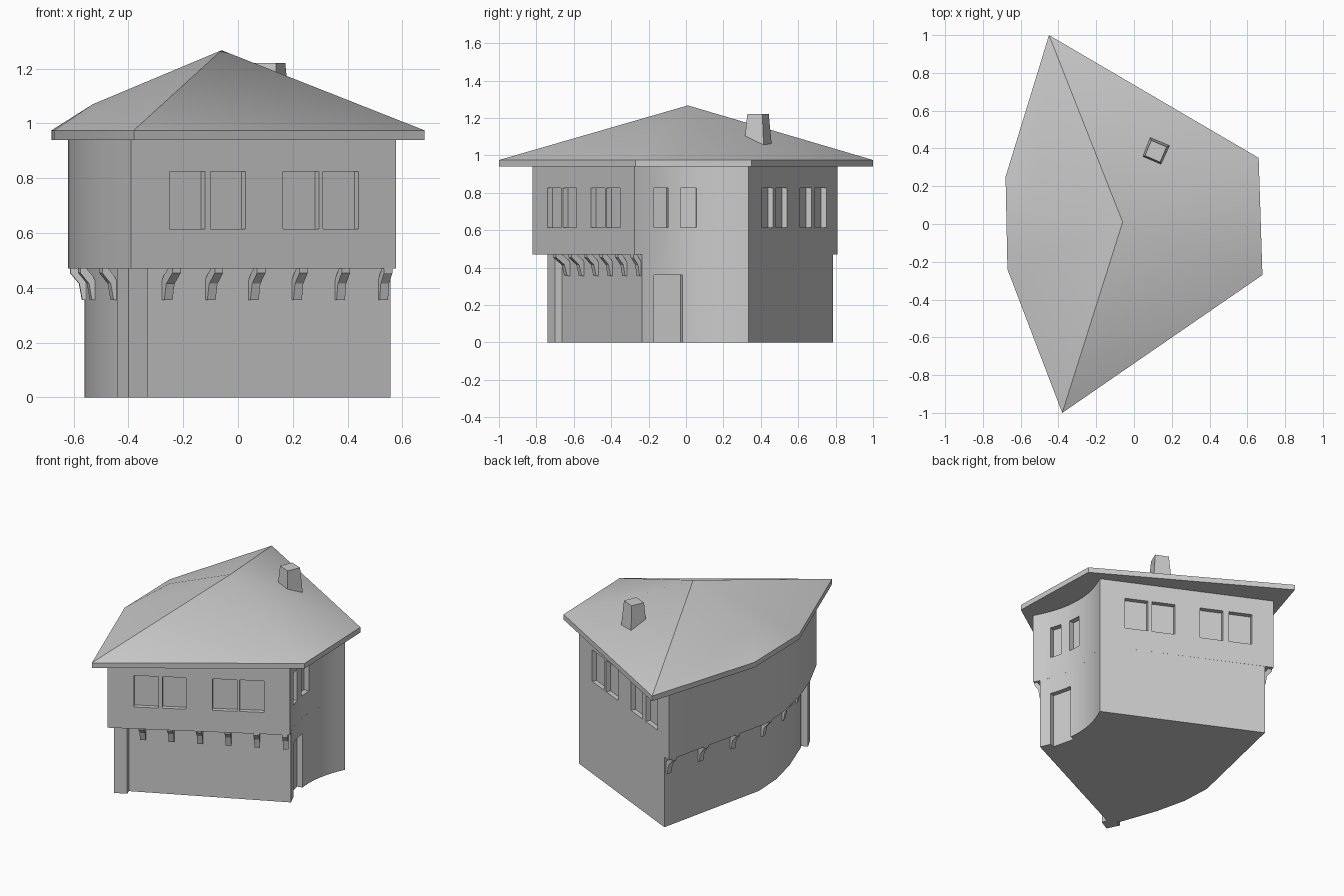
import bpy, bmesh, math
from mathutils import Vector

if "Cube" in bpy.data.objects:
    bpy.data.objects.remove(bpy.data.objects["Cube"])


def make(name, verts, faces, smooth=False):
    me = bpy.data.meshes.new(name)
    me.from_pydata(verts, [], faces)
    bm = bmesh.new()
    bm.from_mesh(me)
    bmesh.ops.recalc_face_normals(bm, faces=bm.faces)
    bm.to_mesh(me)
    bm.free()
    ob = bpy.data.objects.new(name, me)
    bpy.context.collection.objects.link(ob)
    if smooth:
        shade(ob)
    return ob


def shade(ob):
    bpy.ops.object.select_all(action='DESELECT')
    bpy.context.view_layer.objects.active = ob
    ob.select_set(True)
    bpy.ops.object.shade_smooth_by_angle(angle=math.radians(30))


def prism_data(pts, z0, z1):
    n = len(pts)
    verts = [(p[0], p[1], z) for z in (z0, z1) for p in pts]
    faces = [list(range(n))[::-1], list(range(n, 2 * n))]
    faces += [[i, (i + 1) % n, n + (i + 1) % n, n + i] for i in range(n)]
    return verts, faces


def slot(a, b, z0, z1, depth):
    # box that recesses an opening between plan points a and b
    a, b = Vector(a), Vector(b)
    d = (b - a).normalized()
    inward = Vector((-d.y, d.x))
    out = inward * -0.06
    return prism_data([a + out, b + out, b + inward * depth, a + inward * depth], z0, z1)


def carve(ob, slots):
    verts, faces = [], []
    for v, f in slots:
        k = len(verts)
        verts += v
        faces += [[i + k for i in q] for q in f]
    cutter = make(ob.name + "_cutter", verts, faces)
    cutter.hide_render = True
    mod = ob.modifiers.new("openings", 'BOOLEAN')
    mod.operation, mod.solver, mod.object = 'DIFFERENCE', 'EXACT', cutter
    bpy.ops.object.select_all(action='DESELECT')
    bpy.context.view_layer.objects.active = ob
    ob.select_set(True)
    bpy.ops.object.modifier_apply(modifier=mod.name)
    bpy.data.objects.remove(cutter)
    shade(ob)


# plan lines of the walls
def hollow(y):          # concave right wall
    t = (y + 0.275) / 0.61
    return (0.577 - 0.022 * t - 0.32 * t * (1 - t), y)


def hollow_run(y0, n=10):
    return [hollow(y0 + (0.335 - y0) * i / n) for i in range(n + 1)]


def upper_front(x):
    return (x, -0.275 - (0.577 - x) * 0.5636)


def lower_front(x):
    return (x, -0.235 - (0.555 - x) * 0.48)


def back(x):
    return (x, 0.335 + (0.555 - x) * 0.475)


left_low = [(-0.39, 0.785), (-0.56, 0.03), (-0.55, -0.17), (-0.50, -0.38), (-0.41, -0.63)]
left_up = [(-0.44, 0.81), (-0.62, 0.05), (-0.61, -0.16), (-0.565, -0.39), (-0.49, -0.61)]

# upper storey with windows
upper = make("upper_storey", *prism_data(
    [(-0.39, -0.82)] + hollow_run(-0.275) + left_up, 0.47, 0.94))
W0, W1 = 0.615, 0.825
slots = [slot(upper_front(a), upper_front(b), W0, W1, 0.03)
         for a, b in ((-0.25, -0.12), (-0.10, 0.027), (0.165, 0.295), (0.31, 0.44))]
slots += [slot(back(a), back(b), W0, W1, 0.03)
          for a, b in ((0.41, 0.28), (0.255, 0.125), (-0.02, -0.15), (-0.185, -0.315))]
slots += [slot(hollow(a), hollow(b), W0, W1, 0.035)
          for a, b in ((-0.17, -0.095), (-0.03, 0.055))]
carve(upper, slots)

# lower storey with door
lower = make("lower_storey", *prism_data(
    [lower_front(-0.37)] + hollow_run(-0.235) + left_low, 0, 0.47))
carve(lower, [slot(hollow(-0.17), hollow(-0.02), -0.05, 0.36, 0.035)])

# corner pier
make("corner_pier", *prism_data(
    [(-0.40, -0.74), (-0.33, -0.70), (-0.35, -0.62), (-0.44, -0.66)], 0, 0.47))

# roof with fascia, hipped on the left
eave = [(-0.38, -1.0), (0.68, -0.27), (0.66, 0.35), (-0.45, 1.0), (-0.68, 0.25), (-0.67, -0.24)]
verts, faces = prism_data(eave, 0.94, 0.975)
del faces[1]
verts += [(-0.06, 0.01, 1.267), (-0.53, 0.03, 1.07)]
faces += [[6, 7, 12], [7, 8, 12], [8, 9, 12],
          [9, 10, 13, 12], [10, 11, 13], [11, 6, 12, 13]]
make("roof", verts, faces, True)

# chimney
bm = bmesh.new()
bmesh.ops.create_cone(bm, cap_ends=True, segments=4, radius1=0.083, radius2=0.062, depth=0.2)
me = bpy.data.meshes.new("chimney")
bm.to_mesh(me)
bm.free()
chimney = bpy.data.objects.new("chimney", me)
chimney.location = (0.115, 0.385, 1.12)
chimney.rotation_euler.z = math.radians(22)
bpy.context.collection.objects.link(chimney)

# curved brackets under the overhang: (outward, height)
PROFILE = [(-0.2, 0.355), (0.2, 0.355), (0.4, 0.415), (1, 0.455), (1, 0.47),
           (0.55, 0.47), (0.1, 0.44), (-0.2, 0.40)]


def bracket(p, normal, reach):
    p, n = Vector(p), Vector(normal).normalized()
    side = Vector((-n.y, n.x)) * 0.017
    k = len(PROFILE)
    verts = [(*(p + n * u * reach + s * side), z) for s in (-1, 1) for u, z in PROFILE]
    faces = [list(range(k)), list(range(k, 2 * k))]
    faces += [[i, (i + 1) % k, k + (i + 1) % k, k + i] for i in range(k)]
    make("bracket", verts, faces)


for i in range(6):
    bracket(lower_front(-0.262 + i * 0.158), (0.45, -0.89), 0.085 - i * 0.008)

path = [Vector(p) for p in left_low + [lower_front(-0.37)]]
for i in range(6):
    s = 0.03 + 0.262 * i
    for a, b in zip(path, path[1:]):
        d = b - a
        if s <= d.length:
            bracket(a + d.normalized() * s, (d.y, -d.x), 0.055)
            break
        s -= d.length
